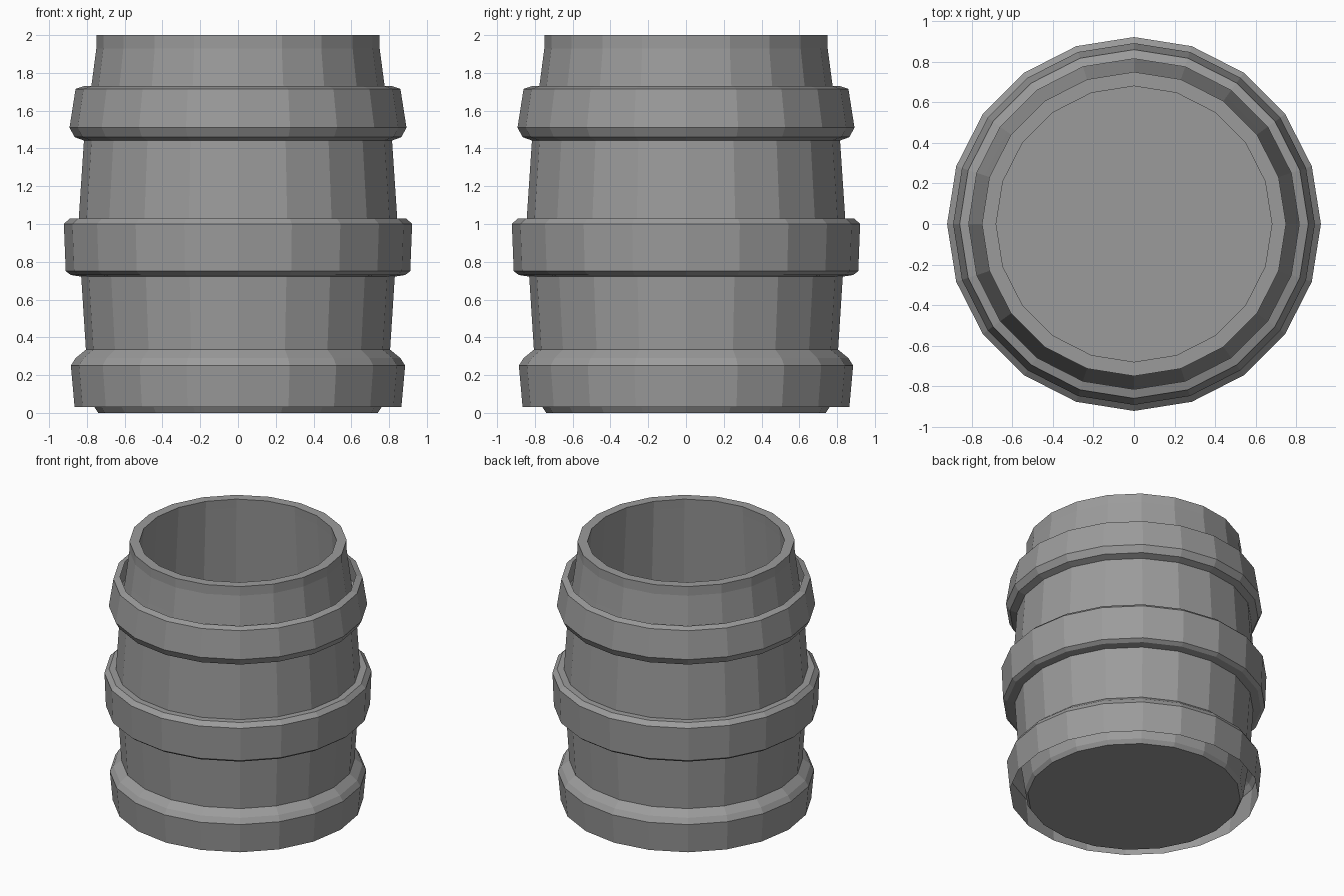
import bpy, bmesh, math

if "Cube" in bpy.data.objects:
    bpy.data.objects.remove(bpy.data.objects["Cube"], do_unlink=True)

SIDES = 20

grey = bpy.data.materials.new("barrel grey")
grey.use_nodes = True
COLOUR = (0.33, 0.33, 0.33, 1)
grey.diffuse_color = COLOUR
grey.node_tree.nodes["Principled BSDF"].inputs["Base Color"].default_value = COLOUR


def lathe(name, profile, cap_ends=False):
    """Turn a (radius, height) outline, listed bottom to top on its outside, about z."""
    bm = bmesh.new()
    rings = []
    for r, z in profile:
        angles = [2 * math.pi * i / SIDES for i in range(SIDES)]
        rings.append([bm.verts.new((r * math.cos(a), r * math.sin(a), z)) for a in angles])
    for low, high in zip(rings, rings[1:]):
        for i in range(SIDES):
            j = (i + 1) % SIDES
            bm.faces.new((low[i], low[j], high[j], high[i]))
    if cap_ends:
        bm.faces.new(rings[0][::-1])
        bm.faces.new(rings[-1])
    mesh = bpy.data.meshes.new(name)
    bm.to_mesh(mesh)
    bm.free()
    mesh.materials.append(grey)
    obj = bpy.data.objects.new(name, mesh)
    bpy.context.collection.objects.link(obj)
    return obj


# Bulging staves, rim, inner wall and floor
lathe("barrel_body", [
    (0.74, 0), (0.76, 0.03), (0.805, 0.33), (0.83, 0.72), (0.845, 1.0),
    (0.815, 1.45), (0.775, 1.74), (0.75, 1.93), (0.75, 2),
    (0.68, 2), (0.685, 1.93), (0.75, 1.0), (0.68, 0.06),
], cap_ends=True)

# Hoops
lathe("bottom_hoop", [(0.865, 0.03), (0.885, 0.25), (0.86, 0.29), (0.805, 0.335)])
lathe("middle_hoop", [(0.82, 0.72), (0.885, 0.73), (0.912, 0.75),
                      (0.922, 1.0), (0.89, 1.03), (0.84, 1.03)])
lathe("top_hoop", [(0.81, 1.44), (0.865, 1.46), (0.892, 1.51),
                   (0.86, 1.715), (0.815, 1.73)])
